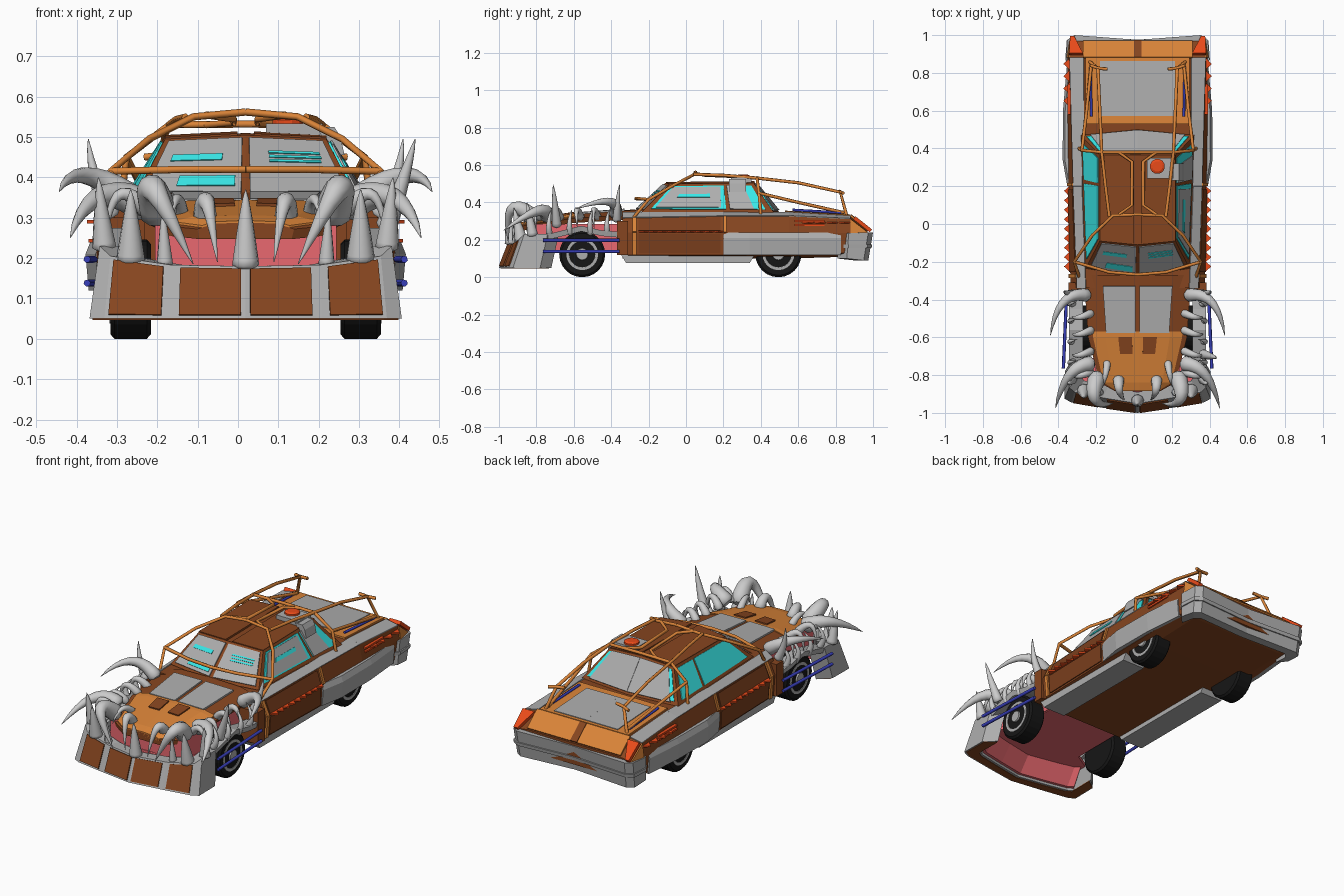
import bpy, bmesh, math
from mathutils import Vector

if "Cube" in bpy.data.objects:
    bpy.data.objects.remove(bpy.data.objects["Cube"])

CX = 0.019          # body centre line; the tusks are slightly lopsided
BOTH, R, L = (1, -1), (1,), (-1,)

def mat(name, r, g, b):
    m = bpy.data.materials.new(name)
    m.diffuse_color = (r, g, b, 1)
    m.use_nodes = True
    m.node_tree.nodes["Principled BSDF"].inputs["Base Color"].default_value = m.diffuse_color
    return m

GREY = mat("steel", .42, .42, .42)
BROWN = mat("brown", .24, .06, .014)
DARK = mat("dark_brown", .2, .05, .012)
ORANGE = mat("orange", .7, .23, .04)
CYAN = mat("cyan", .04, .8, .8)
RED = mat("red", .82, .07, .01)
PINK = mat("pink", .82, .14, .16)
BLUE = mat("blue", .04, .05, .5)
BLACK = mat("rubber", .008, .008, .008)

def loft(name, rings, m=GREY, sides=R, cap=True, smooth=False):
    """Skin a list of equal vertex loops, optionally mirrored about the centre line."""
    bm = bmesh.new()
    for s in sides:
        vs = [[bm.verts.new((CX + s * p[0], p[1], p[2])) for p in r] for r in rings]
        n = len(rings[0])
        for a, b in zip(vs, vs[1:]):
            for i in range(n):
                bm.faces.new((a[i], a[(i + 1) % n], b[(i + 1) % n], b[i]))
        if cap:
            bm.faces.new(vs[0])
            bm.faces.new(vs[-1])
    bmesh.ops.recalc_face_normals(bm, faces=bm.faces)
    for f in bm.faces:
        f.smooth = smooth and len(f.verts) == 4
    me = bpy.data.meshes.new(name)
    bm.to_mesh(me)
    bm.free()
    if m:
        me.materials.append(m)
    ob = bpy.data.objects.new(name, me)
    bpy.context.collection.objects.link(ob)
    return ob

def box(name, x0, x1, y0, y1, z0, z1, m=GREY, sides=R):
    loft(name, [[(x0, y0, z), (x1, y0, z), (x1, y1, z), (x0, y1, z)] for z in (z0, z1)], m, sides)

def section(y, half):
    return [(x, y, z) for x, z in half] + [(-x, y, z) for x, z in reversed(half)]

def panel(name, quad, u0, u1, v0, v1, t, m=GREY, sides=BOTH):
    """Thin plate covering part of a quad (u along the first edge)."""
    a, b, c, d = map(Vector, quad)
    n = (b - a).cross(d - a).normalized() * t
    pts = [a.lerp(b, u).lerp(d.lerp(c, u), v) for u, v in ((u0, v0), (u1, v0), (u1, v1), (u0, v1))]
    loft(name, [[p - n for p in pts], [p + n for p in pts]], m, sides)

def sweep(name, pts, radii, m=None, sides=BOTH, n=8, smooth=True):
    pts = [Vector(p) for p in pts]
    rings, u = [], None
    for i, p in enumerate(pts):
        t = (pts[min(i + 1, len(pts) - 1)] - pts[max(i - 1, 0)]).normalized()
        u = t.orthogonal() if u is None else u - t * u.dot(t)
        u.normalize()
        v = t.cross(u)
        rings.append([p + (u * math.cos(k * math.tau / n) + v * math.sin(k * math.tau / n)) * radii[i] for k in range(n)])
    loft(name, rings, m, sides, smooth=smooth)

def tube(name, pts, m=ORANGE, r=.009, sides=BOTH):
    sweep(name, pts, [r] * len(pts), m, sides, 6)

def horn(name, a, b, c, r, sides=BOTH):
    a, b, c = Vector(a), Vector(b), Vector(c)
    ts = [0, .04] + [i / 9 for i in range(1, 10)]
    pts = [a * (1 - t) ** 2 + b * 2 * t * (1 - t) + c * t * t for t in ts]
    sweep(name, pts, [r * .65] + [r * (1 - t) ** .75 + .001 for t in ts[1:]], None, sides, 10)

def spike(name, a, c, r, sides=BOTH):
    horn(name, a, (Vector(a) + Vector(c)) / 2, c, r, sides)

def lathe(name, x, y, z, prof, m=GREY, n=24):
    loft(name, [[(x + dx, y + r * math.cos(k * math.tau / n), z + r * math.sin(k * math.tau / n))
                 for k in range(n)] for dx, r in prof], m, BOTH)

def wall(name, low, high, sx, dy, m=GREY):
    """Wrap-around bumper from the centre outwards; sx, dy give the inner face."""
    rings = [[l, h, (h[0] * sx, h[1] + dy, h[2]), (l[0] * sx, l[1] + dy, l[2])] for l, h in zip(low, high)]
    loft(name, rings, m, BOTH)

def saw(name, x, z, y0, y1, n, w):
    d = (y1 - y0) / n
    pts = [(x - .03, y0), (x, y0)]
    for i in range(n):
        pts += [(x + w, y0 + (i + .5) * d), (x, y0 + (i + 1) * d)]
    pts.append((x - .03, y1))
    loft(name, [[(px, py, zz) for px, py in pts] for zz in (z - .004, z + .004)], RED, BOTH)

# main body
S = [(-.34, [(.30, .1), (.345, .12), (.355, .24), (.32, .315), (.27, .345)]),
     (.2, [(.30, .1), (.36, .12), (.365, .24), (.34, .325), (.29, .345)]),
     (.55, [(.30, .1), (.365, .12), (.37, .24), (.35, .325), (.28, .345)]),
     (.88, [(.30, .11), (.36, .13), (.37, .235), (.36, .31), (.28, .325)]),
     (.97, [(.30, .13), (.35, .14), (.36, .22), (.355, .24), (.28, .25)])]
loft("body", [section(y, h) for y, h in S], BROWN)

def side_quad(i, j, k):
    (y0, a), (y1, b) = S[i], S[i + 1]
    return [(a[j][0], y0, a[j][1]), (b[j][0], y1, b[j][1]), (b[k][0], y1, b[k][1]), (a[k][0], y0, a[k][1])]

for i in range(3):
    panel("fender_top", side_quad(i, 3, 4), 0, 1, 0, .95, .005)
for j in (1, 2):
    panel("door_panel", side_quad(0, j, j + 1), .16, .97, .08, .93, .006, DARK)
    panel("front_door_strip", side_quad(0, j, j + 1), .1, .14, 0, 1, .009, ORANGE)
panel("rear_door_strip", side_quad(1, 2, 3), 0, .05, 0, 1, .009, ORANGE)
panel("tail_quarter", side_quad(3, 2, 3), 0, 1, .0, 1, .006, ORANGE)

# sills, rear wheel skirts, trunk and tail
loft("sill", [[(.2, y0, z), (.34, y0, z), (.34, y1, z), (.2, y1, z)] for y0, y1, z in ((-.32, .34, .075), (-.35, .37, .125))], GREY, BOTH)
loft("rear_skirt", [[(.34, y, .125), (x - .008, y, .12), (x, y, .21), (x - .012, y, .24), (.34, y, .24)]
                    for y, x in ((.2, .372), (.34, .397), (.6, .395), (.83, .375))], GREY, BOTH)
deck = [(0, .53, .351), (.275, .53, .349), (.275, .88, .33), (0, .88, .331)]
tail = [(0, .88, .33), (.29, .88, .33), (.29, .968, .256), (0, .968, .256)]
panel("rear_deck", deck, 0, 1, 0, 1, .005, ORANGE)
panel("trunk_lid", deck, 0, .72, .12, .95, .009)
panel("tail_slope", tail, 0, 1, 0, 1, .005, ORANGE)
panel("tail_strip", tail, 0, .07, 0, 1, .008, BROWN)
panel("tail_light", [(.29, .90, .318), (.362, .9, .318), (.358, .988, .248), (.335, .988, .248)], 0, 1, 0, 1, .01, RED)
wall("rear_bumper", [(0, .955, .095), (.33, .975, .09), (.365, .95, .09), (.372, .86, .1)],
     [(0, .975, .235), (.335, 1.0, .24), (.372, .975, .24), (.38, .87, .235)], .88, -.05)
wall("rear_bumper_rib", [(0, .972, .155), (.333, .992, .155), (.374, .968, .155), (.381, .87, .155)],
     [(0, .976, .175), (.334, .996, .175), (.375, .972, .175), (.383, .87, .175)], .95, -.03)

# cabin with plated windscreen and glass
wa, wb, wc, wd = (0, -.28, .35), (.275, -.235, .35), (.2, -.09, .495), (0, -.11, .505)
ra, rb, rc, rd = (.30, .47, .345), (.2, .365, .5), (0, .365, .51), (0, .50, .345)
loft("cabin", [[wa, wb, ra, rd, (-.3, .47, .345), (-.275, -.235, .35)],
               [wd, wc, rb, rc, (-.2, .365, .5), (-.2, -.09, .495)]], BROWN)
ws, sq, rq = [wa, wb, wc, wd], [wb, ra, rb, wc], [rd, ra, rb, rc]
panel("windscreen_plate", ws, .04, .93, .08, .94, .006)
panel("windscreen_low_slit", ws, .1, .65, .16, .32, .009, CYAN, L)
for v, u1, s in ((.58, .8, L), (.55, .8, R), (.62, .82, R), (.69, .82, R)):
    panel("windscreen_slit", ws, .25, u1, v, v + (.1 if s == L else .035), .009, CYAN, s)
panel("side_glass", sq, .05, .64, .1, .93, .005, CYAN)
panel("rear_side_glass", sq, .67, .95, .1, .93, .005, CYAN)
panel("door_window_plate", sq, .08, .6, .15, .88, .009, GREY, R)
panel("door_window_slit", sq, .2, .5, .5, .62, .012, CYAN, R)
panel("rear_window_plate", sq, .67, .86, .1, .93, .009, GREY, R)
panel("back_glass", rq, .1, .93, .1, .92, .005, CYAN)
panel("back_window_plate", rq, 0, .85, .06, .94, .009)
panel("roof_edge", [wc, rb, rc, wd], 0, 1, 0, .9, .005, BROWN)

# roof lamp box
box("lamp_box", .05, .19, .24, .35, .495, .533)
loft("lamp_side_box", [[(x, .23, z), (x + .045, .23, z), (x + .045, .32, z), (x, .32, z)]
                       for x, z in ((.2, .455), (.19, .5), (.175, .525))])
sweep("roof_lamp", [(.105, .305, .53), (.105, .305, .542), (.105, .305, .548)], [.04, .04, .028], RED, R, 12, False)

# roll cage
tube("front_hoop", [(.31, -.28, .32), (.335, -.2, .415), (.24, -.06, .495), (.13, .045, .55), (0, .05, .562)])
tube("front_cross_bar", [(.335, -.2, .415), (.15, -.255, .42), (0, -.268, .42)])
tube("roof_rail", [(.15, .04, .55), (.17, .2, .545), (.19, .38, .53)])
tube("roof_inner_rail", [(.1, .05, .555), (.03, .1, .545), (.03, .33, .535), (.1, .38, .53)])
tube("rear_hoop", [(0, .38, .532), (.19, .38, .53), (.295, .39, .45), (.31, .4, .335)])
tube("rear_upper_stay", [(.19, .38, .53), (.2, .6, .505), (.21, .825, .455), (.255, .86, .325)])
tube("rear_lower_stay", [(.295, .39, .45), (.27, .6, .4), (.245, .845, .345)])
tube("rear_stay_hook", [(.16, .82, .46), (.21, .825, .455), (.25, .84, .45)])
tube("trunk_strut", [(.245, .57, .36), (.25, .83, .345)], BLUE, .007)

# hood forming the upper jaw
H = [(-.27, .285, .335, .36), (-.57, .264, .317, .337), (-.6, .262, .315, .335), (-.84, .2, .28, .298), (-.885, .12, .272, .285)]
loft("hood", [section(y, [(x * .95, e - .025), (x, e), (x * .65, c), (.01, c + .003)]) for y, x, e, c in H], BROWN)
loft("hood_nose", [section(y, [(x * .9, e - .005), (x * .9, e * .7 + c * .3 + .005), (x * .65, c + .005), (.01, c + .008)])
                   for y, x, e, c in H[1:]], ORANGE)
mid = [(0, -.3, .361), (.19, -.3, .359), (.17, -.59, .337), (0, -.59, .339)]
nose = [(0, -.57, .345), (.17, -.57, .343), (.12, -.85, .3), (0, -.85, .304)]
panel("hood_plate", mid, .06, .98, .1, .95, .008)
panel("hood_scoop", nose, .18, .62, .1, .42, .009, BROWN)

# mouth and lower jaw
box("throat", -.225, .225, -.84, -.33, .15, .285, PINK)
loft("mouth_floor", [[(-.3, -.86, z), (.3, -.86, z), (.32, -.76, z), (.22, -.7, z), (.22, -.34, z), (-.22, -.34, z),
                      (-.22, -.7, z), (-.32, -.76, z)] for z in (.145, .165)], PINK)
low = [(0, -1, .05), (.19, -.972, .05), (.35, -.945, .05), (.387, -.925, .05), (.385, -.78, .05)]
high = [(0, -.95, .18), (.185, -.92, .183), (.335, -.89, .205), (.362, -.865, .23), (.362, -.74, .23)]
wall("lower_jaw", low, high, .84, .06)
wall("lower_jaw_lining", [(x * .83, y + .065, .06) for x, y, z in low[:4]], [(x * .83, y + .1, .17) for x, y, z in high[:4]], .97, .015, PINK)
wall("jaw_underside", [(x * .98, y + .008, .047) for x, y, z in low], [(x * .98, y + .008, .052) for x, y, z in low], .85, .04, BROWN)
for i, (u0, u1) in enumerate(((.06, .87), (.12, .94))):
    panel("jaw_plate", [low[i], low[i + 1], high[i + 1], high[i]], u0, u1, .06, .94, .006, BROWN)
loft("jaw_rail", [[(.29, y, z - .03), (.355, y, z - .03), (.362, y, z), (.29, y, z)]
                  for y, z in ((-.78, .22), (-.66, .25), (-.56, .275), (-.45, .25), (-.33, .24))], GREY, BOTH)
box("front_pillar", .25, .365, -.37, -.31, .12, .3, BROWN, BOTH)
for z in (.197, .138):
    tube("side_pipe", [(.393, -.765, z), (.375, -.355, z)], BLUE)

# saw blades along the sides
saw("door_saw", .362, .243, -.25, .2, 9, .028)
saw("rear_saw", .358, .29, .62, .88, 4, .035)
for z in (.28, .3):
    box("side_vent", .35, .372, .58, .74, z - .005, z + .005, RED, BOTH)

# wheels
for y in (-.555, .494):
    lathe("tyre", .285, y, .123, [(-.05, .08), (-.05, .112), (-.04, .123), (.04, .123), (.05, .112), (.05, .085)], BLACK)
    lathe("rim", .285, y, .123, [(.03, .085), (.052, .085), (.052, .07), (.035, .062), (.04, .035), (.058, .03), (.058, .012)])

# big fangs, tusks and spikes
horn("big_fang", (.21, -.8, .3), (.28, -.98, .49), (.13, -.95, .185), .048)
horn("small_fang", (.1, -.82, .29), (.105, -.9, .43), (.07, -.93, .19), .03)
horn("front_tusk", (.24, -.74, .32), (.38, -.74, .42), (.435, -.975, .25), .043)
horn("rear_tusk", (.26, -.38, .33), (.42, -.34, .46), (.462, -.59, .365), .036)
horn("tall_front_spike", (.345, -.69, .27), (.39, -.7, .38), (.42, -.71, .495), .027, R)
horn("tall_rear_spike", (.33, -.37, .3), (.38, -.37, .38), (.39, -.355, .495), .024)
spike("middle_tooth", (0, -.935, .175), (0, -.955, .37), .034, R)
spike("outer_tooth", (.285, -.88, .19), (.285, -.92, .37), .036)
spike("corner_tooth", (.35, -.82, .22), (.365, -.85, .4), .03)
spike("lower_tooth", (.2, -.89, .18), (.205, -.91, .32), .02)
horn("nose_tooth", (.16, -.73, .3), (.17, -.82, .4), (.19, -.87, .28), .02)

# rows of small teeth along the jaw sides
for y in (-.78, -.67, -.56, -.47):
    horn("upper_side_tooth", (.24, y, .31), (.33, y - .04, .43), (.345, y - .02, .26), .022)
    horn("lower_side_tooth", (.335, y + .05, .23), (.39, y + .04, .3), (.32, y + .06, .36), .018)
